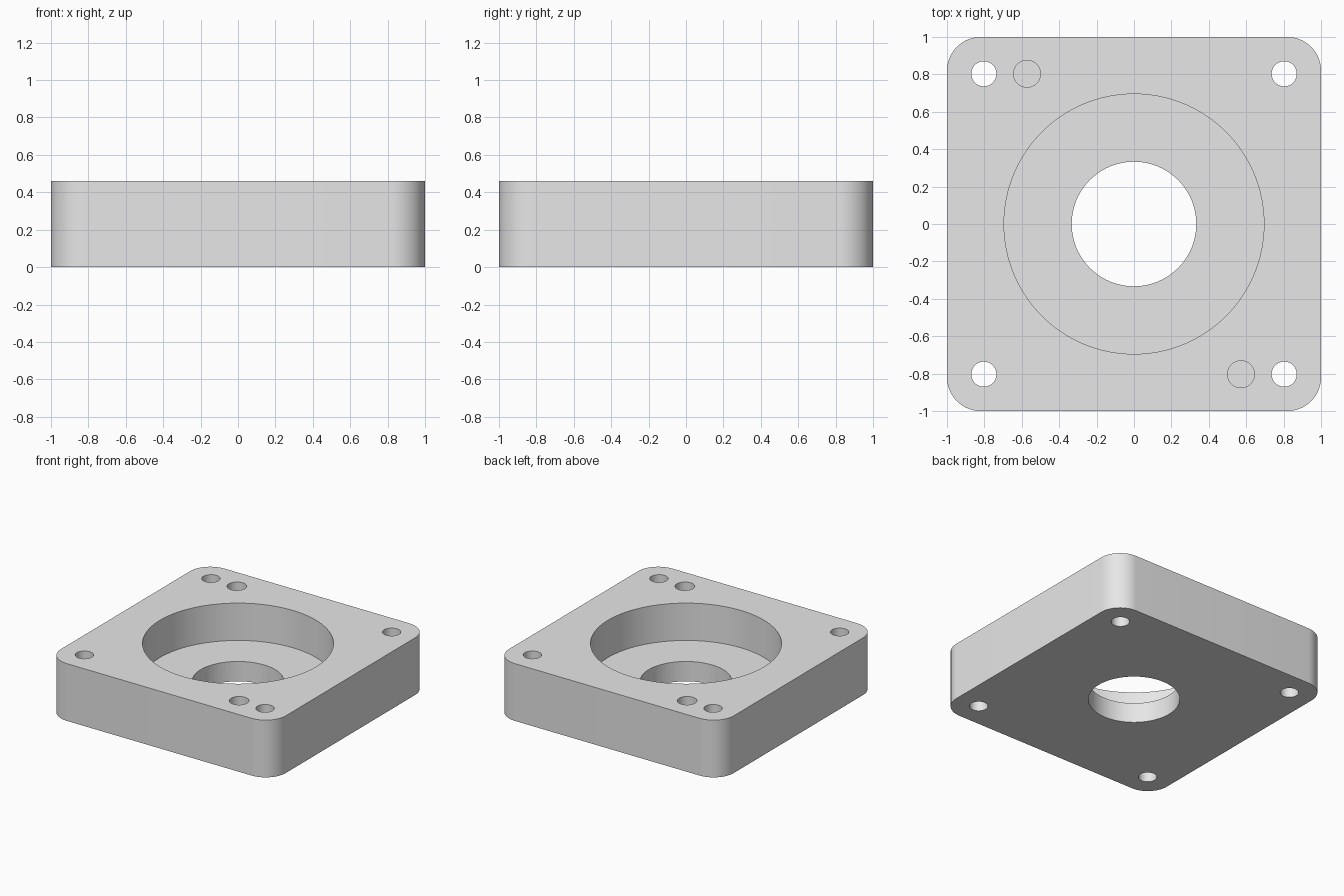
import bpy
import math

cube = bpy.data.objects.get("Cube")
if cube:
    bpy.data.objects.remove(cube, do_unlink=True)

HEIGHT = 0.46
CORNER = 0.18
FLOOR = 0.16

metal = bpy.data.materials.new("light_grey_metal")
metal.use_nodes = True
grey = (0.8, 0.8, 0.8, 1)
metal.diffuse_color = grey
metal.node_tree.nodes["Principled BSDF"].inputs["Base Color"].default_value = grey


def prism(name, outline, z0, z1):
    """Extrude a closed outline from z0 to z1."""
    n = len(outline)
    verts = [(x, y, z) for z in (z0, z1) for x, y in outline]
    faces = [tuple(reversed(range(n))), tuple(range(n, 2 * n))]
    faces += [(i, (i + 1) % n, n + (i + 1) % n, n + i) for i in range(n)]
    mesh = bpy.data.meshes.new(name)
    mesh.from_pydata(verts, [], faces)
    mesh.materials.append(metal)
    obj = bpy.data.objects.new(name, mesh)
    bpy.context.collection.objects.link(obj)
    return obj


def circle(x, y, radius, count):
    steps = [2 * math.pi * i / count for i in range(count)]
    return [(x + radius * math.cos(a), y + radius * math.sin(a)) for a in steps]


def rounded_square(half, radius, steps=16):
    points = []
    for quarter, (sx, sy) in enumerate([(1, 1), (-1, 1), (-1, -1), (1, -1)]):
        for i in range(steps + 1):
            a = (quarter + i / steps) * math.pi / 2
            points.append((sx * (half - radius) + radius * math.cos(a),
                           sy * (half - radius) + radius * math.sin(a)))
    return points


# Rounded square block
block = prism("mounting_block", rounded_square(1, CORNER), 0, HEIGHT)
bpy.context.view_layer.objects.active = block


def drill(x, y, radius, bottom, count=48):
    """Cut a round hole down from the top face to the given height."""
    cutter = prism("hole_cutter", circle(x, y, radius, count), bottom, HEIGHT + 0.1)
    cutter.hide_render = True
    mod = block.modifiers.new("hole", "BOOLEAN")
    mod.operation = "DIFFERENCE"
    mod.solver = "EXACT"
    mod.object = cutter
    bpy.ops.object.modifier_apply(modifier=mod.name)
    bpy.data.objects.remove(cutter, do_unlink=True)


# Stepped centre bore
drill(0, 0, 0.695, FLOOR, 128)
drill(0, 0, 0.333, -0.1, 96)

# Four through bolt holes at the corners
for sx in (-1, 1):
    for sy in (-1, 1):
        drill(sx * 0.803, sy * 0.803, 0.067, -0.1)

# Two blind dowel holes on opposite corners
for side in (-1, 1):
    drill(side * 0.572, -side * 0.803, 0.072, 0.2)

# Smooth walls with crisp rims
bpy.ops.object.select_all(action="DESELECT")
block.select_set(True)
bpy.ops.object.shade_smooth_by_angle(angle=math.radians(30))
